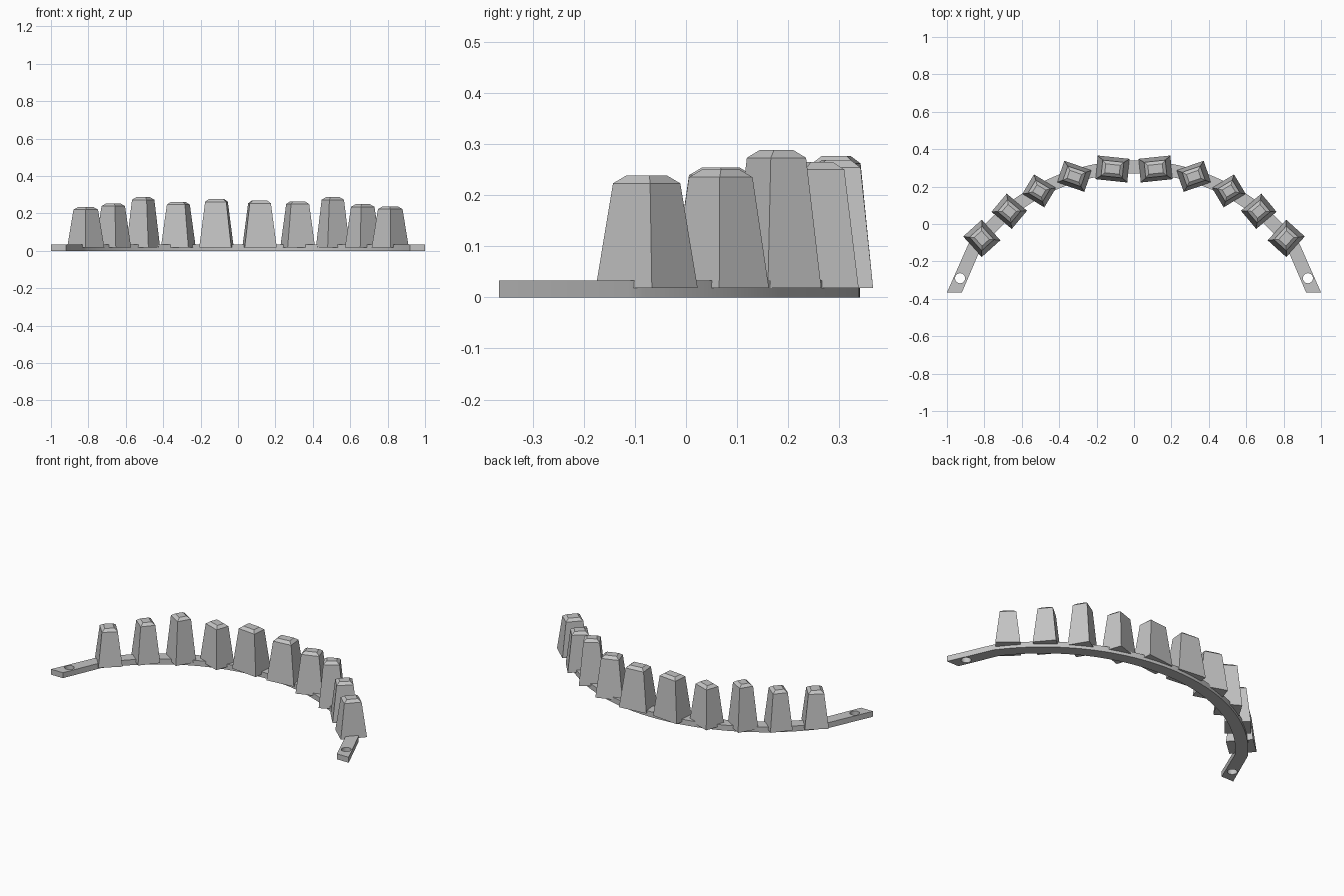
import bpy, bmesh, math
from mathutils import Matrix

cube = bpy.data.objects.get("Cube")
if cube:
    bpy.data.objects.remove(cube, do_unlink=True)

# Single grey material
grey = bpy.data.materials.new("light grey")
grey.use_nodes = True
COLOUR = (0.55, 0.55, 0.55, 1)
grey.diffuse_color = COLOUR
grey.node_tree.nodes["Principled BSDF"].inputs["Base Color"].default_value = COLOUR


def make_object(name, bm):
    bmesh.ops.recalc_face_normals(bm, faces=bm.faces)
    mesh = bpy.data.meshes.new(name)
    bm.to_mesh(mesh)
    bm.free()
    mesh.materials.append(grey)
    obj = bpy.data.objects.new(name, mesh)
    bpy.context.collection.objects.link(obj)
    return obj


# Curved band with straight angled end tabs
ARC_Y, R_OUT, R_IN, THICK, STEPS = -0.759, 1.099, 1.03, 0.033, 64
END_Y = -0.366


def on_arc(radius, degrees):
    a = math.radians(degrees)
    return (radius * math.sin(a), ARC_Y + radius * math.cos(a), 0)


pairs = [((-1, END_Y, 0), (-0.92, END_Y, 0))]
for i in range(STEPS + 1):
    t = 2 * i / STEPS - 1
    pairs.append((on_arc(R_OUT, 53.8 * t), on_arc(R_IN, 53.1 * t)))
pairs.append(((1, END_Y, 0), (0.92, END_Y, 0)))

bm = bmesh.new()
rows = [[bm.verts.new(p) for p in pair] for pair in pairs]
for a, b in zip(rows, rows[1:]):
    bm.faces.new((a[0], a[1], b[1], b[0]))
top = bmesh.ops.extrude_face_region(bm, geom=bm.faces[:])["geom"]
bmesh.ops.translate(bm, vec=(0, 0, THICK),
                    verts=[g for g in top if isinstance(g, bmesh.types.BMVert)])
band = make_object("curved_band", bm)

# Round screw holes through the tabs
bm = bmesh.new()
for side in (-1, 1):
    bmesh.ops.create_cone(bm, cap_ends=True, segments=32, radius1=0.027, radius2=0.027,
                          depth=0.2, matrix=Matrix.Translation((side * 0.93, -0.29, 0)))
cutter = make_object("hole_cutter", bm)
cutter.hide_render = True
holes = band.modifiers.new("holes", "BOOLEAN")
holes.operation = "DIFFERENCE"
holes.solver = "EXACT"
holes.object = cutter
bpy.ops.object.select_all(action="DESELECT")
bpy.context.view_layer.objects.active = band
band.select_set(True)
bpy.ops.object.modifier_apply(modifier=holes.name)
bpy.data.objects.remove(cutter, do_unlink=True)
bpy.ops.object.shade_smooth_by_angle(angle=math.radians(20))


# Tapered tooth with a chamfered top
def tooth(name, x, y, angle, width, depth, height):
    base, taper, inset = 0.018, 0.66, 0.018
    w, d = width * taper, depth * taper
    levels = [(width, depth, base), (w, d, height - 0.015),
              (w - 2 * inset, d - 2 * inset, height)]
    bm = bmesh.new()
    rings = [[bm.verts.new((sx * lw / 2, sy * ld / 2, z))
              for sx, sy in ((-1, -1), (1, -1), (1, 1), (-1, 1))] for lw, ld, z in levels]
    for low, high in zip(rings, rings[1:]):
        for i in range(4):
            j = (i + 1) % 4
            bm.faces.new((low[i], low[j], high[j], high[i]))
    bm.faces.new(rings[0][::-1])
    bm.faces.new(rings[-1])
    obj = make_object(name, bm)
    obj.location = (x, y, 0)
    obj.rotation_euler.z = math.radians(angle)


# Mirrored rows: x, y, turn, width, depth, right height, left height
TEETH = [
    (0.115, 0.294, 6, 0.172, 0.127, 0.277, 0.269),
    (0.319, 0.255, 19, 0.155, 0.122, 0.262, 0.265),
    (0.507, 0.177, 31, 0.138, 0.122, 0.288, 0.288),
    (0.667, 0.068, 40, 0.142, 0.127, 0.254, 0.25),
    (0.814, -0.077, 48, 0.148, 0.134, 0.235, 0.238),
]
for n, (x, y, turn, w, d, h_right, h_left) in enumerate(TEETH, 1):
    tooth(f"right_tooth_{n}", -x, y, -turn, w, d, h_right)
    tooth(f"left_tooth_{n}", x, y, turn, w, d, h_left)
